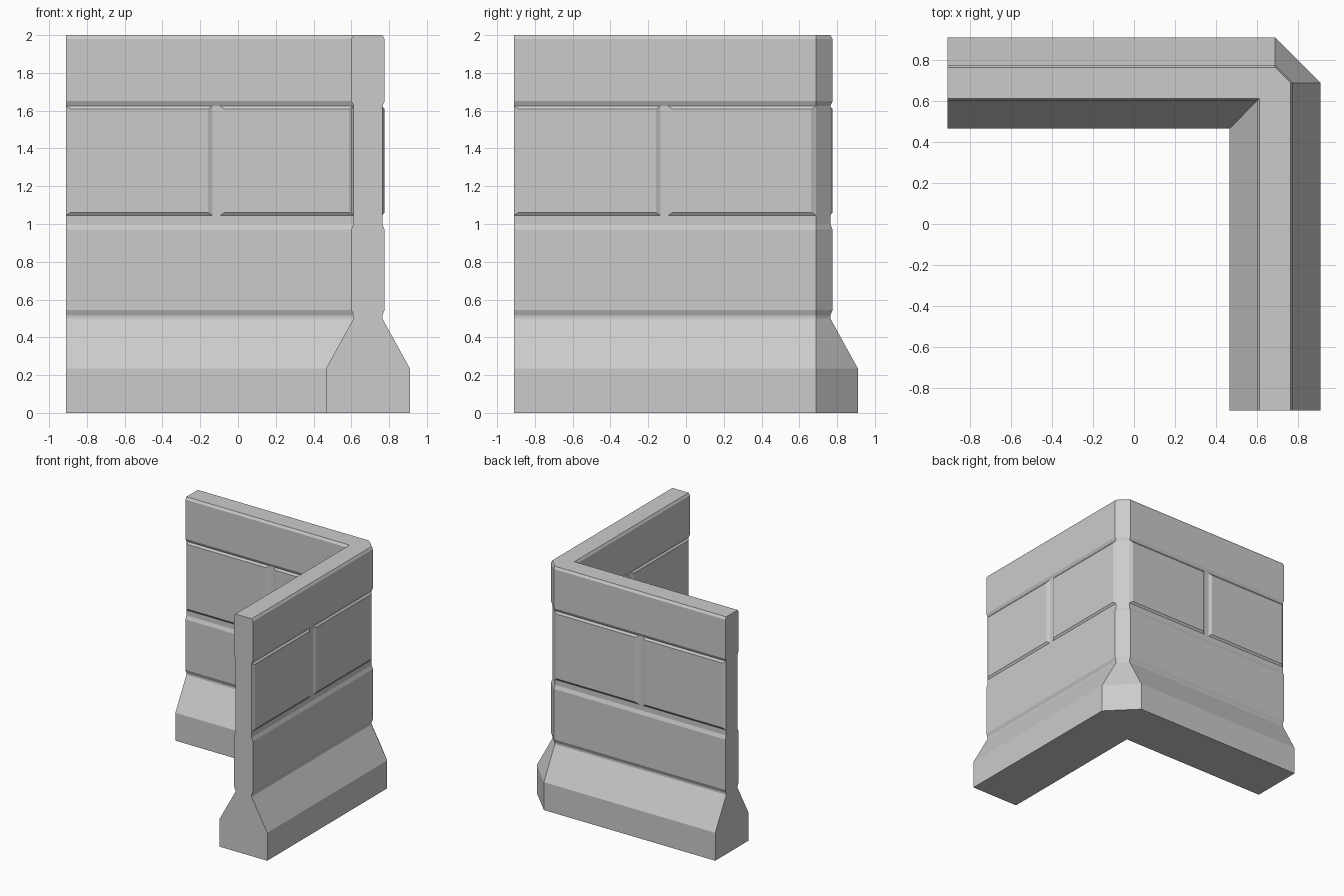
import bpy
import bmesh

cube = bpy.data.objects.get("Cube")
if cube:
    bpy.data.objects.remove(cube, do_unlink=True)

END = -0.91      # free end of each arm
MID = 0.688      # centre line of the wall
FULL = 0.088     # half thickness of the raised courses
RECESS = 0.076   # half thickness inside the grooves
FOOT = 0.222     # half thickness of the footing

concrete = bpy.data.materials.new("concrete grey")
concrete.use_nodes = True
grey = (0.6, 0.6, 0.6, 1)
concrete.diffuse_color = grey
concrete.node_tree.nodes["Principled BSDF"].inputs["Base Color"].default_value = grey


def finish(bm, name):
    bmesh.ops.recalc_face_normals(bm, faces=bm.faces)
    mesh = bpy.data.meshes.new(name)
    bm.to_mesh(mesh)
    bm.free()
    mesh.materials.append(concrete)
    obj = bpy.data.objects.new(name, mesh)
    bpy.context.collection.objects.link(obj)
    return obj


def loft(rings, name):
    """Skin a stack of matching rings and cap both ends."""
    bm = bmesh.new()
    loops = [[bm.verts.new(p) for p in ring] for ring in rings]
    n = len(loops[0])
    for low, high in zip(loops, loops[1:]):
        for i in range(n):
            j = (i + 1) % n
            bm.faces.new((low[i], low[j], high[j], high[i]))
    bm.faces.new(loops[0])
    bm.faces.new(loops[-1])
    return finish(bm, name)


def plan(half, z):
    """L-shaped outline with a cut outer corner."""
    o, i = MID + half, MID - half
    return [(x, y, z) for x, y in ((END, o), (MID, o), (o, MID), (o, END),
                                   (i, END), (i, i), (END, i))]


# Wall: footing, courses and grooves as half thickness by height
profile = [(0, FOOT), (0.235, FOOT), (0.5, RECESS), (0.515, RECESS),
           (0.545, FULL), (0.97, FULL), (1.0, RECESS), (1.625, RECESS),
           (1.65, FULL), (1.98, FULL), (2.0, RECESS)]
loft([plan(half, z) for z, half in profile], "corner_wall")


# Raised blocks with bevelled borders in the middle course
def block(u0, u1, side, swap, name):
    rings = []
    for half, inset, rise in ((RECESS - 0.01, 0, 0), (RECESS, 0, 0), (FULL, 0.025, 0.017)):
        d = MID + side * half
        a, b = u0 + inset, u1 - inset
        low, high = 1.045 + rise, 1.625 - rise
        ring = [(a, low), (b, low), (b, high), (a, high)]
        rings.append([(d, u, z) if swap else (u, d, z) for u, z in ring])
    loft(rings, name)


for swap, arm in ((False, "back"), (True, "left")):
    for side, face, corner in ((1, "outer", MID), (-1, "inner", MID - RECESS)):
        block(END, -0.135, side, swap, f"{arm}_{face}_end_block")
        block(-0.095, corner, side, swap, f"{arm}_{face}_corner_block")
